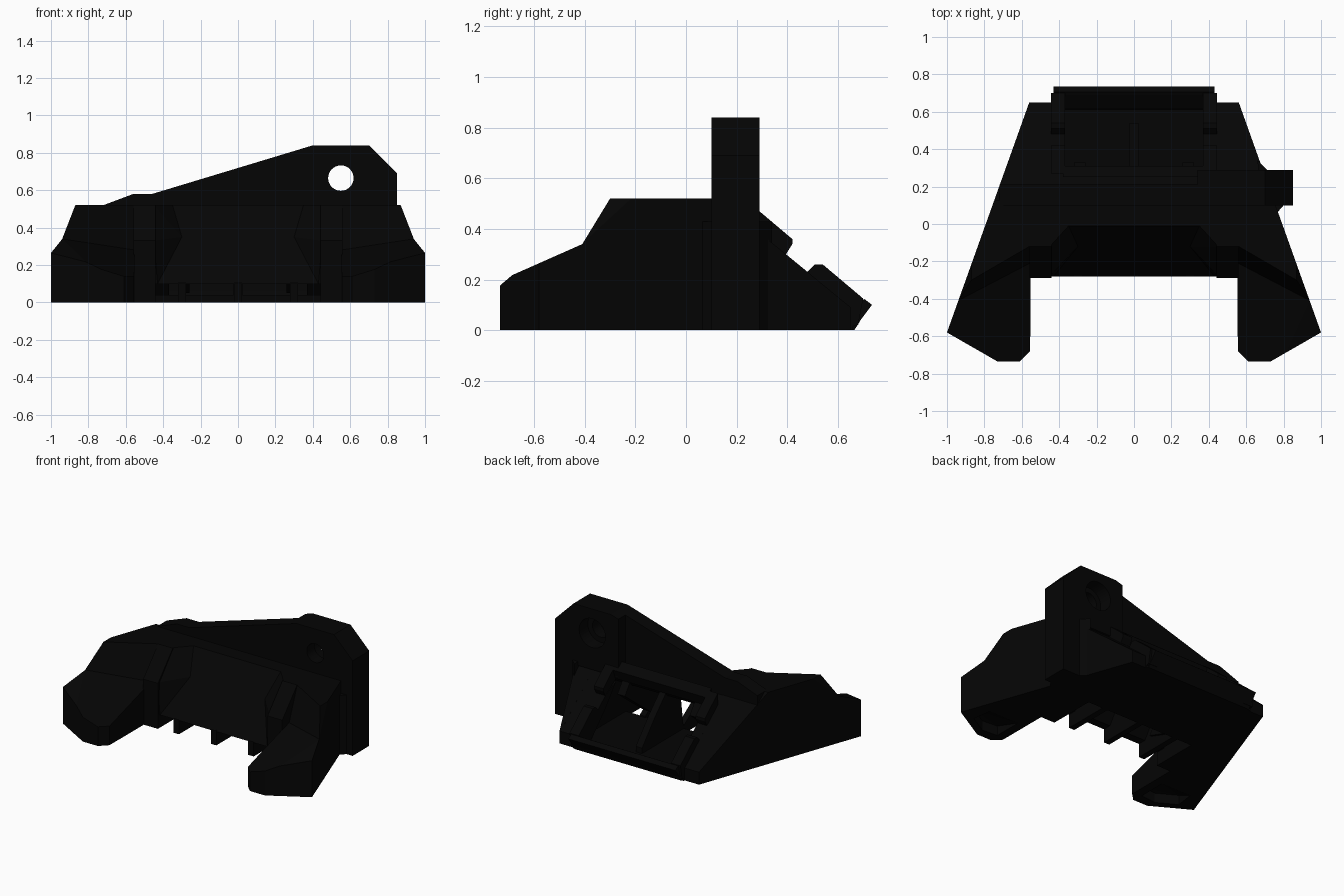
import bpy, bmesh, math
from mathutils import Vector

if "Cube" in bpy.data.objects:
    bpy.data.objects.remove(bpy.data.objects["Cube"])

dark = bpy.data.materials.new("near_black")
dark.diffuse_color = (0.0015, 0.0015, 0.0015, 1)
dark.use_nodes = True
dark.node_tree.nodes["Principled BSDF"].inputs["Base Color"].default_value = dark.diffuse_color


def finish(name, bm):
    bmesh.ops.recalc_face_normals(bm, faces=bm.faces)
    me = bpy.data.meshes.new(name)
    bm.to_mesh(me)
    bm.free()
    me.materials.append(dark)
    ob = bpy.data.objects.new(name, me)
    bpy.context.collection.objects.link(ob)
    return ob


def prism(name, pts, axis, a, b):
    """Extrude a 2D profile along an axis from a to b."""
    place = {'x': lambda p, q, t: (t, p, q),
             'y': lambda p, q, t: (p, t, q),
             'z': lambda p, q, t: (p, q, t)}[axis]
    bm = bmesh.new()
    face = bm.faces.new([bm.verts.new(place(p, q, a)) for p, q in pts])
    ext = bmesh.ops.extrude_face_region(bm, geom=[face])
    move = Vector(place(0, 0, b - a))
    bmesh.ops.translate(bm, vec=move, verts=[v for v in ext['geom'] if isinstance(v, bmesh.types.BMVert)])
    return finish(name, bm)


def hull(name, pts):
    bm = bmesh.new()
    for p in pts:
        bm.verts.new(p)
    bmesh.ops.convex_hull(bm, input=bm.verts)
    bmesh.ops.delete(bm, geom=[v for v in bm.verts if not v.link_faces], context='VERTS')
    bmesh.ops.dissolve_limit(bm, angle_limit=0.01, verts=bm.verts, edges=bm.edges)
    return finish(name, bm)


def cut_prism(name, outline, top, planes):
    """Vertical prism trimmed by planes given as (point, outward normal)."""
    bm = bmesh.new()
    face = bm.faces.new([bm.verts.new((x, y, 0)) for x, y in outline])
    ext = bmesh.ops.extrude_face_region(bm, geom=[face])
    bmesh.ops.translate(bm, vec=(0, 0, top), verts=[v for v in ext['geom'] if isinstance(v, bmesh.types.BMVert)])
    for co, no in planes:
        bmesh.ops.bisect_plane(bm, geom=bm.verts[:] + bm.edges[:] + bm.faces[:], dist=1e-5,
                               plane_co=co, plane_no=no, clear_outer=True)
        rim = [e for e in bm.edges if e.is_boundary]
        if rim:
            bmesh.ops.holes_fill(bm, edges=rim, sides=0)
    return finish(name, bm)


def subtract(ob, cutters):
    for c in cutters:
        m = ob.modifiers.new("cut", 'BOOLEAN')
        m.object = c
        m.operation = 'DIFFERENCE'
        m.solver = 'EXACT'
        c.hide_render = True
        c.hide_viewport = True


back_slope = ((0, 0.395, 0.30), (0, 0.82, 1))

for s, side in ((-1, "left"), (1, "right")):
    # outer body and forward leg, in a tall and a low block
    outline = [(s * 0.55, 0.65), (s * 0.56, 0.65), (s * 1.0, -0.58), (s * 0.73, -0.735),
               (s * 0.61, -0.735), (s * 0.555, -0.68)]
    body = cut_prism(side + "_body", outline, 0.52,
                     [back_slope, ((s * 0.87, -0.3, 0.52), (-s * 1.51, -2.6, 1)),
                      ((s * 0.87, 0, 0.52), (s * 0.18, 0, 0.07))])
    leg = cut_prism(side + "_leg", outline, 0.52,
                    [back_slope, ((0, -0.41, 0.34), (0, -0.443, 1)),
                     ((s * 0.81, -0.69, 0.215), (-s * 0.311, -0.302, 1))])
    # shallow pocket under the foot
    pocket = hull(side + "_pocket_cutter",
                  [(s * x, y, z) for x, y in ((0.62, -0.66), (0.74, -0.67), (0.88, -0.59), (0.86, -0.45), (0.62, -0.45))
                   for z in (-0.05, 0.07 if y < -0.5 else 0.0)])
    subtract(body, [pocket])
    subtract(leg, [pocket])
    # inner wall beside the cabin
    prism(side + "_inner_wall",
          [(-0.29, 0), (-0.29, 0.33), (-0.12, 0.52), (0.127, 0.52), (0.65, 0.09), (0.65, 0)],
          'x', s * 0.44, s * 0.558)
    # angled corner between the front panel and the wall
    hull(side + "_front_corner",
         [(s * 0.35, -0.01, 0.52), (s * 0.45, -0.01, 0.52), (s * 0.45, -0.12, 0.52),
          (s * 0.30, -0.12, 0.35), (s * 0.45, -0.28, 0.33), (s * 0.45, -0.28, 0.1),
          (s * 0.43, -0.28, 0.1), (s * 0.45, -0.2, 0.1)])
    # raised upper and lower cheeks of the rear frame
    prism(side + "_upper_cheek",
          [(0.27, 0.487), (0.42, 0.36), (0.42, 0.34), (0.395, 0.30), (0.27, 0.38)],
          'x', s * 0.37, s * 0.445)
    prism(side + "_lower_cheek",
          [(0.48, 0.23), (0.51, 0.26), (0.54, 0.26), (0.70, 0.125), (0.68, 0.02), (0.60, 0.0), (0.40, 0.20),
           (0.27, 0.36), (0.395, 0.30)], 'x', s * 0.37, s * 0.445)
    # small gussets inside the cabin
    prism(side + "_gusset", [(-0.15, 0.1), (0.10, 0.46), (0.27, 0.38), (0.33, 0.30), (0.20, 0.20), (0.0, 0.05)],
          'x', s * 0.26, s * 0.32)

# sloped front panel and roof
prism("front_panel", [(-0.28, 0.10), (-0.01, 0.52), (0.127, 0.52), (0.28, 0.39), (0.25, 0.35),
                      (0.10, 0.46), (0.02, 0.46), (-0.22, 0.10)], 'x', -0.45, 0.45)
# cabin floor
prism("floor", [(0.06, 0), (0.66, 0), (0.66, 0.04), (0.06, 0.04)], 'x', -0.445, 0.445)
# teeth under the front edge
for i, x in enumerate((-0.3, 0.0, 0.3)):
    prism("tooth_%d" % i, [(-0.28, 0.105), (-0.28, 0), (0.07, 0), (0.07, 0.05), (-0.15, 0.2)],
          'x', x - 0.022, x + 0.022)

# rear frame: lintel, lower bar and centre rib
prism("rear_lintel", [(0.25, 0.50), (0.31, 0.453), (0.28, 0.38), (0.25, 0.38)], 'x', -0.38, 0.38)
prism("rear_bar", [(0.60, 0), (0.62, 0.06), (0.69, 0.115), (0.705, 0.123), (0.735, 0.10), (0.69, 0.04), (0.665, 0)],
      'x', -0.43, 0.43)
prism("centre_rib", [(0.26, 0.38), (0.40, 0.24), (0.54, 0.08), (0.54, 0.02), (0.06, 0.02), (0.12, 0.46)],
      'x', -0.025, 0.025)

# tall lever wall with its thicker rear half
crest = [(0.40, 0.84), (0.70, 0.84), (0.85, 0.69), (0.85, 0), (0.68, 0), (0.68, 0.42)]
wall = prism("lever_wall", [(-0.72, 0.45), (-0.72, 0.52), (-0.56, 0.58), (-0.46, 0.58)] + crest + [(0.5, 0.45)],
             'y', 0.10, 0.21)
boss = prism("lever_boss", [(0.34, 0.40), (0.34, 0.822)] + crest[:-1] + [(0.68, 0.40)], 'y', 0.21, 0.29)
# fillets joining the column to the body
prism("column_fillet", [(0.66, 0.34), (0.71, 0.29), (0.80, 0.10), (0.765, 0.06), (0.68, 0.10)], 'z', 0, 0.43)


def disc(r, n=40):
    return [(0.55 + r * math.cos(2 * math.pi * i / n), 0.665 + r * math.sin(2 * math.pi * i / n)) for i in range(n)]


# pin hole with a counterbore at the rear
hole = prism("hole_cutter", disc(0.068), 'y', 0.0, 0.4)
bore = prism("counterbore_cutter", disc(0.105), 'y', 0.19, 0.4)
subtract(wall, [hole, bore])
subtract(boss, [bore])
